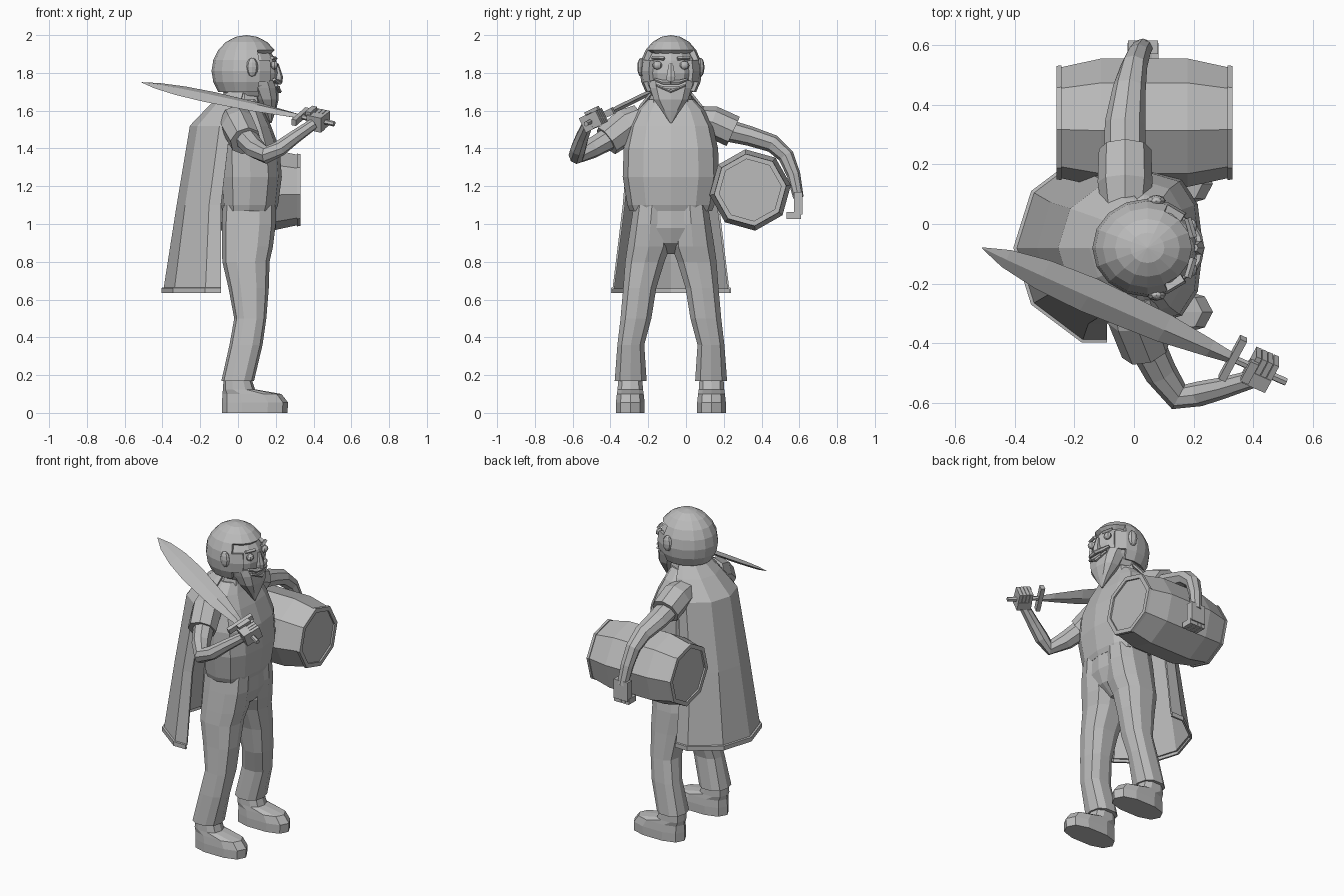
import bpy, bmesh, math
from mathutils import Vector as V, Matrix

if "Cube" in bpy.data.objects:
    bpy.data.objects.remove(bpy.data.objects["Cube"])

CY = -0.08  # body centre line in y; the figure looks along +x
X, Y, Z = V((1, 0, 0)), V((0, 1, 0)), V((0, 0, 1))
grey = bpy.data.materials.new("plain grey")
grey.diffuse_color = (0.5, 0.5, 0.5, 1)
grey.use_nodes = True
grey.node_tree.nodes["Principled BSDF"].inputs["Base Color"].default_value = grey.diffuse_color


def finish(name, bm):
    bmesh.ops.recalc_face_normals(bm, faces=bm.faces[:])
    me = bpy.data.meshes.new(name)
    bm.to_mesh(me)
    bm.free()
    me.materials.append(grey)
    ob = bpy.data.objects.new(name, me)
    bpy.context.collection.objects.link(ob)
    return ob


def sweep(name, rows, n=8, ref=X, axis=None, k=1.0, phase=0.0):
    """Skin rings (point, half size along ref, half size across) along a path."""
    bm = bmesh.new()
    rings = []
    pts = [V(r[0]) for r in rows]
    for i, (p, a, b) in enumerate(rows):
        d = axis or (pts[min(i + 1, len(pts) - 1)] - pts[max(i - 1, 0)]).normalized()
        u = (ref - d * ref.dot(d)).normalized()
        v = d.cross(u)
        ring = []
        for j in range(n):
            t = 2 * math.pi * j / n + phase
            c, s = math.cos(t), math.sin(t)
            c = math.copysign(abs(c) ** k, c)
            s = math.copysign(abs(s) ** k, s)
            ring.append(bm.verts.new(pts[i] + u * a * c + v * b * s))
        rings.append(ring)
    for r0, r1 in zip(rings, rings[1:]):
        for j in range(n):
            bm.faces.new((r0[j], r0[(j + 1) % n], r1[(j + 1) % n], r1[j]))
    bm.faces.new(rings[0])
    bm.faces.new(rings[-1])
    return finish(name, bm)


def slices(name, rows, n=10, k=0.8):
    """Horizontal slices (z, back x, front x, centre y, half width)."""
    return sweep(name, [((( a + b) / 2, y, z), (b - a) / 2, w) for z, a, b, y, w in rows],
                 n, X, Z, k)


def box(name, c, size, axes=(X, Y, Z)):
    bm = bmesh.new()
    m = Matrix([a * s for a, s in zip(axes, size)]).transposed().to_4x4()
    bmesh.ops.create_cube(bm, size=1, matrix=Matrix.Translation(V(c)) @ m)
    return finish(name, bm)


def ball(name, c, r, seg=12, rings=8, drop=None):
    bm = bmesh.new()
    bmesh.ops.create_uvsphere(bm, u_segments=seg, v_segments=rings, radius=1,
                              matrix=Matrix.Translation(V(c)) @ Matrix.Diagonal((*r, 1)))
    if drop:
        gone = [f for f in bm.faces if drop(f.calc_center_median())]
        bmesh.ops.delete(bm, geom=gone, context='FACES')
    return finish(name, bm)


def solidify(ob, t):
    m = ob.modifiers.new("thickness", 'SOLIDIFY')
    m.thickness, m.offset = t, -1


# legs and boots, mirrored
leg = [(.17, -.088, .085, .213, .088), (.36, -.045, .13, .212, .074),
       (.5, -.02, .15, .185, .085), (.66, -.05, .163, .165, .091),
       (.8, -.083, .167, .138, .108), (.88, -.085, .185, .117, .118),
       (1.0, -.085, .2, .108, .108), (1.1, -.08, .2, .1, .1)]
boot = [(0, -.085, .262, .215, .079), (.055, -.085, .265, .215, .079),
        (.1, -.082, .23, .215, .074), (.125, -.08, .09, .215, .07), (.2, -.075, .065, .215, .065)]
for side, s in (("left", 1), ("right", -1)):
    slices(side + " trouser leg", [(z, a, b, CY + s * y, w) for z, a, b, y, w in leg])
    slices(side + " boot", [(z, a, b, CY + s * y, w) for z, a, b, y, w in boot])
slices("trouser seat", [(.84, -.02, .1, CY, .06), (.9, -.08, .17, CY, .17),
                        (.98, -.086, .2, CY, .215), (1.1, -.08, .2, CY, .205)])

# torso, neck and collar
slices("waistcoat", [(1.07, -.083, .2, CY, .218), (1.1, -.09, .212, CY, .23),
                     (1.25, -.1, .232, CY, .255), (1.4, -.1, .22, CY, .25),
                     (1.52, -.09, .175, CY, .222), (1.6, -.07, .135, CY, .18),
                     (1.66, -.04, .11, CY, .12)], 12)
slices("neck", [(1.55, -.04, .12, CY, .09), (1.76, -.04, .12, CY, .09)], 8)
slices("collar", [(1.62, -.07, .13, CY, .125), (1.69, -.05, .12, CY, .105)], 8)

# cape: half octagon rings, open at the front
half = [(0, -1), (.27, -1), (.81, -.6), (1, 0), (.81, .6), (.27, 1), (0, 1)]
bm = bmesh.new()
prev = None
for z, x0, depth, w in [(.635, -.09, .315, .318), (.662, -.09, .315, .318), (.664, -.09, .303, .308),
                        (1.1, -.09, .235, .255), (1.52, -.04, .215, .22),
                        (1.63, .01, .16, .165), (1.71, .03, .085, .1)]:
    ring = [bm.verts.new((x0 - depth * a, CY + w * b, z)) for a, b in half]
    if prev:
        for j in range(6):
            bm.faces.new((prev[j], prev[j + 1], ring[j + 1], ring[j]))
    prev = ring
solidify(finish("cape", bm), .012)

# head, hair shell with a face opening, ears
ball("head", (.05, CY, 1.8), (.165, .143, .17))
hair = ball("hair", (.045, CY, 1.81), (.185, .165, .19), 16, 10,
            lambda c: c.z < 1.68 or (c.x > .13 and c.z < 1.9 and abs(c.y - CY) < .13))
solidify(hair, .03)
for side, s in (("left", 1), ("right", -1)):
    ball(side + " ear", (.075, CY + s * .158, 1.83), (.032, .02, .05), 8, 6)
    ball(side + " eye", (.192, CY + s * .072, 1.84), (.02, .026, .022), 8, 6)
    sweep(side + " eyebrow", [((.2, CY + s * .035, 1.876), .012, .01),
                              ((.18, CY + s * .1, 1.88), .012, .01)], 4, X)
    sweep(side + " moustache", [((.222, CY, 1.752), .014, .014),
                                ((.215, CY + s * .04, 1.75), .014, .013),
                                ((.19, CY + s * .085, 1.765), .012, .008)], 6, X)
slices("nose", [(1.755, .19, .236, CY, .024), (1.78, .19, .238, CY, .026),
                (1.85, .19, .215, CY, .012)], 6)
box("teeth", (.216, CY, 1.723), (.012, .085, .016))
sweep("lower lip", [((.2, CY - .075, 1.735), .012, .008), ((.22, CY, 1.703), .012, .01),
                    ((.2, CY + .075, 1.735), .012, .008)], 6, X)
slices("beard", [(1.76, .06, .195, CY, .125), (1.72, .06, .212, CY, .115),
                 (1.66, .09, .215, CY, .095), (1.6, .13, .2, CY, .052),
                 (1.535, .168, .178, CY, .005)], 10)

# right arm, bent up to hold the sword
sweep("right sleeve", [((-.01, -.24, 1.55), .085, .085), ((.0, -.31, 1.52), .095, .09),
                       ((.04, -.42, 1.44), .085, .085)], 8, Z)
sweep("right arm", [((.02, -.36, 1.48), .065, .065), ((.09, -.5, 1.4), .055, .055),
                    ((.15, -.58, 1.365), .047, .047), ((.22, -.57, 1.4), .042, .042),
                    ((.3, -.55, 1.46), .036, .036), ((.4, -.52, 1.53), .03, .03)], 8, Z)

# left arm, reaching over the cask
sweep("left sleeve", [((-.03, .06, 1.55), .08, .075), ((-.03, .14, 1.54), .092, .085),
                      ((-.03, .25, 1.49), .088, .085)], 8, X)
sweep("left arm", [((-.03, .2, 1.5), .07, .06), ((-.03, .34, 1.465), .068, .052),
                   ((-.015, .46, 1.425), .055, .048), ((.0, .53, 1.36), .045, .043),
                   ((.015, .57, 1.26), .04, .036), ((.03, .595, 1.14), .035, .028)], 8, X)
box("left palm", (.03, .593, 1.11), (.1, .045, .12))
for i in range(4):
    box("left finger", (-.01 + i * .027, .57, 1.045), (.024, .075, .035))

# sword resting on the shoulder, with the fist round its grip
tip, pommel = V((-.51, -.08, 1.75)), V((.51, -.53, 1.53))
d = (pommel - tip).normalized()
wide = V((.37, .84, .4))
wide = (wide - d * wide.dot(d)).normalized()
flat = d.cross(wide)
at = lambda t: tip.lerp(pommel, t)
sweep("sword blade", [(at(0), .002, .001), (at(.08), .035, .009), (at(.2), .058, .013),
                      (at(.35), .066, .015), (at(.6), .054, .015), (at(.75), .032, .013),
                      (at(.82), .02, .012)], 4, wide, d)
box("sword guard", at(.825), (.025, .165, .035), (d, wide, flat))
sweep("sword grip", [(at(.82), .014, .014), (at(1), .014, .014)], 6, wide, d)
box("right palm", at(.915) - wide * .025, (.085, .05, .085), (d, wide, flat))
for i in range(4):
    box("right finger", at(.887 + i * .019) + wide * .02, (.019, .075, .08), (d, wide, flat))
box("right thumb", at(.88) + flat * .045, (.03, .08, .025), (d, wide, flat))

# cask under the left arm: recessed heads, end hoops, bulged staves
end = [(-.25, .165), (-.26, .165), (-.26, .192), (-.243, .194), (-.243, .188), (-.11, .217)]
prof = end + [(.07 - x, r) for x, r in reversed(end)]
sweep("cask", [((x, .34, 1.18), r, r) for x, r in prof], 8, Y, X, 1.0, math.radians(7))
